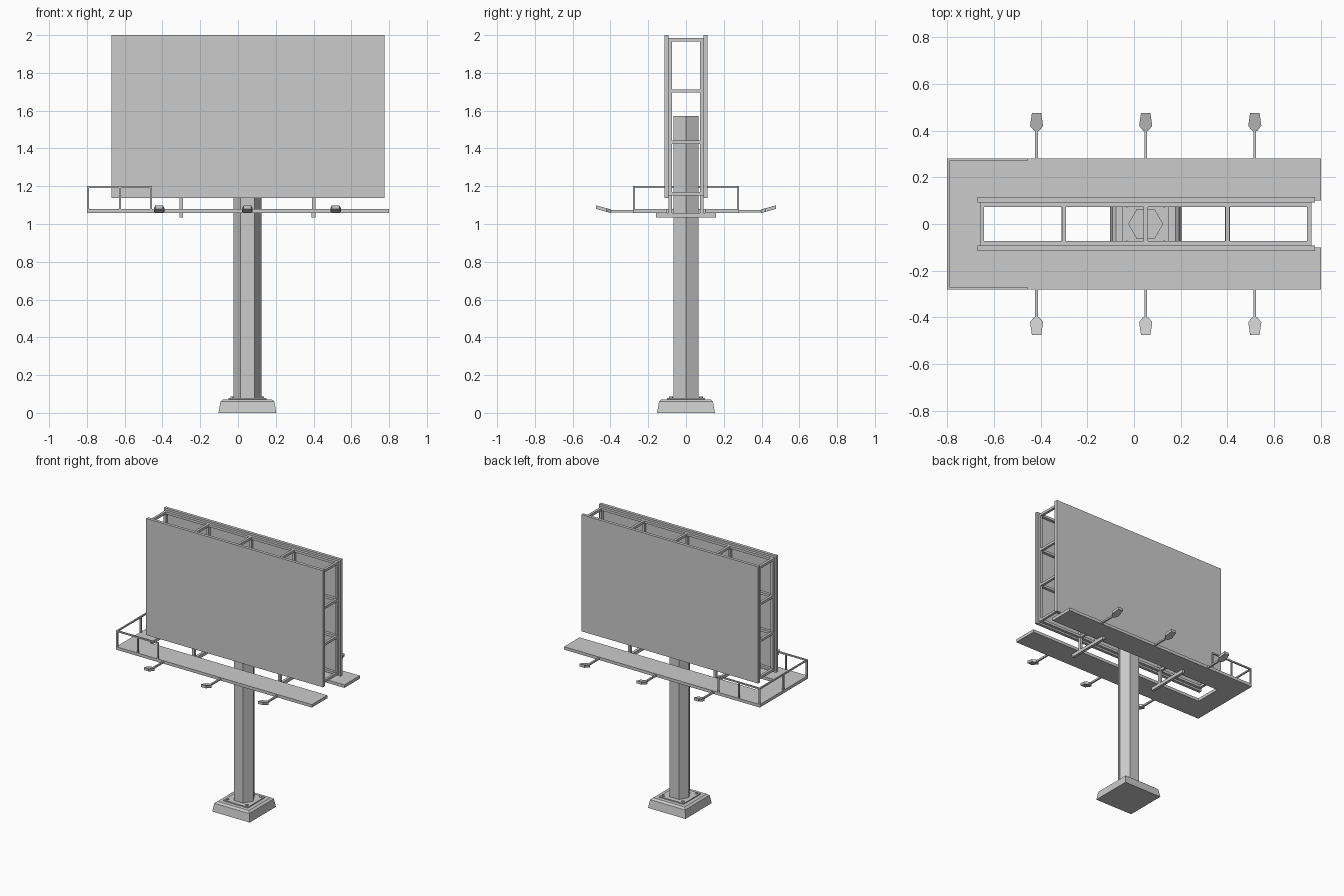
import bpy, bmesh, math
from mathutils import Matrix

cube = bpy.data.objects.get("Cube")
if cube:
    bpy.data.objects.remove(cube, do_unlink=True)

grey = bpy.data.materials.new("light grey metal")
grey.use_nodes = True
colour = (0.6, 0.6, 0.6, 1)
grey.diffuse_color = colour
grey.node_tree.nodes["Principled BSDF"].inputs["Base Color"].default_value = colour

POLE_X = 0.05


def finish(name, bm):
    bmesh.ops.recalc_face_normals(bm, faces=bm.faces)
    mesh = bpy.data.meshes.new(name)
    bm.to_mesh(mesh)
    bm.free()
    mesh.materials.append(grey)
    obj = bpy.data.objects.new(name, mesh)
    bpy.context.collection.objects.link(obj)
    return obj


def add_box(bm, x0, x1, y0, y1, z0, z1):
    size = Matrix.Diagonal((x1 - x0, y1 - y0, z1 - z0, 1))
    place = Matrix.Translation(((x0 + x1) / 2, (y0 + y1) / 2, (z0 + z1) / 2))
    bmesh.ops.create_cube(bm, size=1, matrix=place @ size)


def add_cylinder(bm, x, y, z0, z1, r, sides, r_top=None, turn=0):
    bmesh.ops.create_cone(
        bm, cap_ends=True, segments=sides, radius1=r, radius2=r if r_top is None else r_top,
        depth=z1 - z0,
        matrix=Matrix.Translation((x, y, (z0 + z1) / 2)) @ Matrix.Rotation(turn, 4, "Z"))


def extrude(bm, outline, z0, z1):
    face = bm.faces.new([bm.verts.new((x, y, z0)) for x, y in outline])
    new = bmesh.ops.extrude_face_region(bm, geom=[face])["geom"]
    top = [v for v in new if isinstance(v, bmesh.types.BMVert)]
    bmesh.ops.translate(bm, verts=top, vec=(0, 0, z1 - z0))


# Tapered footing with a sloped shoulder
root2 = math.sqrt(2)
bm = bmesh.new()
add_cylinder(bm, POLE_X, 0, 0, 0.06, 0.153 * root2, 4, 0.143 * root2, math.pi / 4)
add_cylinder(bm, POLE_X, 0, 0.06, 0.072, 0.143 * root2, 4, 0.128 * root2, math.pi / 4)
finish("footing", bm)

# Anchor plate and bolts
bm = bmesh.new()
add_box(bm, POLE_X - 0.1, POLE_X + 0.1, -0.1, 0.1, 0.07, 0.079)
finish("anchor_plate", bm)
bm = bmesh.new()
for sx in (-1, 1):
    for sy in (-1, 1):
        add_cylinder(bm, POLE_X + sx * 0.08, sy * 0.08, 0.075, 0.086, 0.01, 6)
finish("anchor_bolts", bm)

# Six-sided pole
bm = bmesh.new()
add_cylinder(bm, POLE_X, 0, 0.075, 1.572, 0.075, 6, turn=math.pi / 6)
pole = finish("pole", bm)
# Put corners on the x axis whatever the starting angle of the ring
if max(v.co.x for v in pole.data.vertices) < POLE_X + 0.07:
    pole.data.transform(Matrix.Translation((POLE_X, 0, 0)) @ Matrix.Rotation(math.pi / 6, 4, "Z")
                        @ Matrix.Translation((-POLE_X, 0, 0)))

# Display panels
for side, name in ((-1, "front_panel"), (1, "back_panel")):
    bm = bmesh.new()
    y0, y1 = sorted((side * 0.093, side * 0.115))
    add_box(bm, -0.67, 0.775, y0, y1, 1.138, 2.0)
    finish(name, bm)

# Frame between the panels: uprights, rails and cross ties
columns = [-0.65 + 0.35 * i for i in range(5)]
levels = [1.16 + 0.272 * i for i in range(4)]
T = 0.009
bm = bmesh.new()
for y in (-0.083, 0.083):
    for i, x in enumerate(columns):
        bottom = 1.05 if i in (1, 3) else levels[0] - T
        add_box(bm, x - T, x + T, y - 0.01, y + 0.01, bottom, levels[-1] + T)
    for z in levels:
        add_box(bm, columns[0] - T, columns[-1] + T, y - 0.01, y + 0.01, z - T, z + T)
for x in columns:
    for z in levels:
        add_box(bm, x - T, x + T, -0.083, 0.083, z - T, z + T)
finish("panel_frame", bm)

# Beams carrying the walkway
bm = bmesh.new()
for x in (columns[1], columns[3]):
    add_box(bm, x - 0.01, x + 0.01, -0.16, 0.16, 1.034, 1.058)
finish("support_beams", bm)

# U-shaped walkway, open at the left end
bm = bmesh.new()
extrude(bm, [(-0.8, -0.28), (0.8, -0.28), (0.8, -0.1), (-0.65, -0.1),
             (-0.65, 0.1), (0.8, 0.1), (0.8, 0.28), (-0.8, 0.28)], 1.058, 1.08)
finish("walkway", bm)

# Railing around the right end
bm = bmesh.new()
R = 0.005
for y in (-0.275, 0.275):
    for x in (-0.795, -0.625, -0.46):
        add_box(bm, x - R, x + R, y - R, y + R, 1.08, 1.195)
    add_box(bm, -0.8, -0.455, y - R, y + R, 1.19, 1.2)
add_box(bm, -0.8, -0.79, -R, R, 1.08, 1.195)
add_box(bm, -0.8, -0.79, -0.28, 0.28, 1.19, 1.2)
finish("railing", bm)

# Lamps on arms, mirrored front to back
half = [(0.01, 0.398), (0.028, 0.42), (0.02, 0.476)]
outline = half + [(-x, y) for x, y in reversed(half)]
for side, label in ((-1, "front"), (1, "back")):
    for i, x in enumerate((-0.417, POLE_X, 0.517)):
        bm = bmesh.new()
        y0, y1 = sorted((side * 0.27, side * 0.41))
        add_box(bm, x - 0.006, x + 0.006, y0, y1, 1.062, 1.074)
        finish(f"{label}_lamp_arm_{i + 1}", bm)
        bm = bmesh.new()
        extrude(bm, [(x + px, side * py) for px, py in outline], 1.058, 1.077)
        for v in bm.verts:
            v.co.z += (abs(v.co.y) - 0.398) * 0.28
        finish(f"{label}_lamp_head_{i + 1}", bm)
